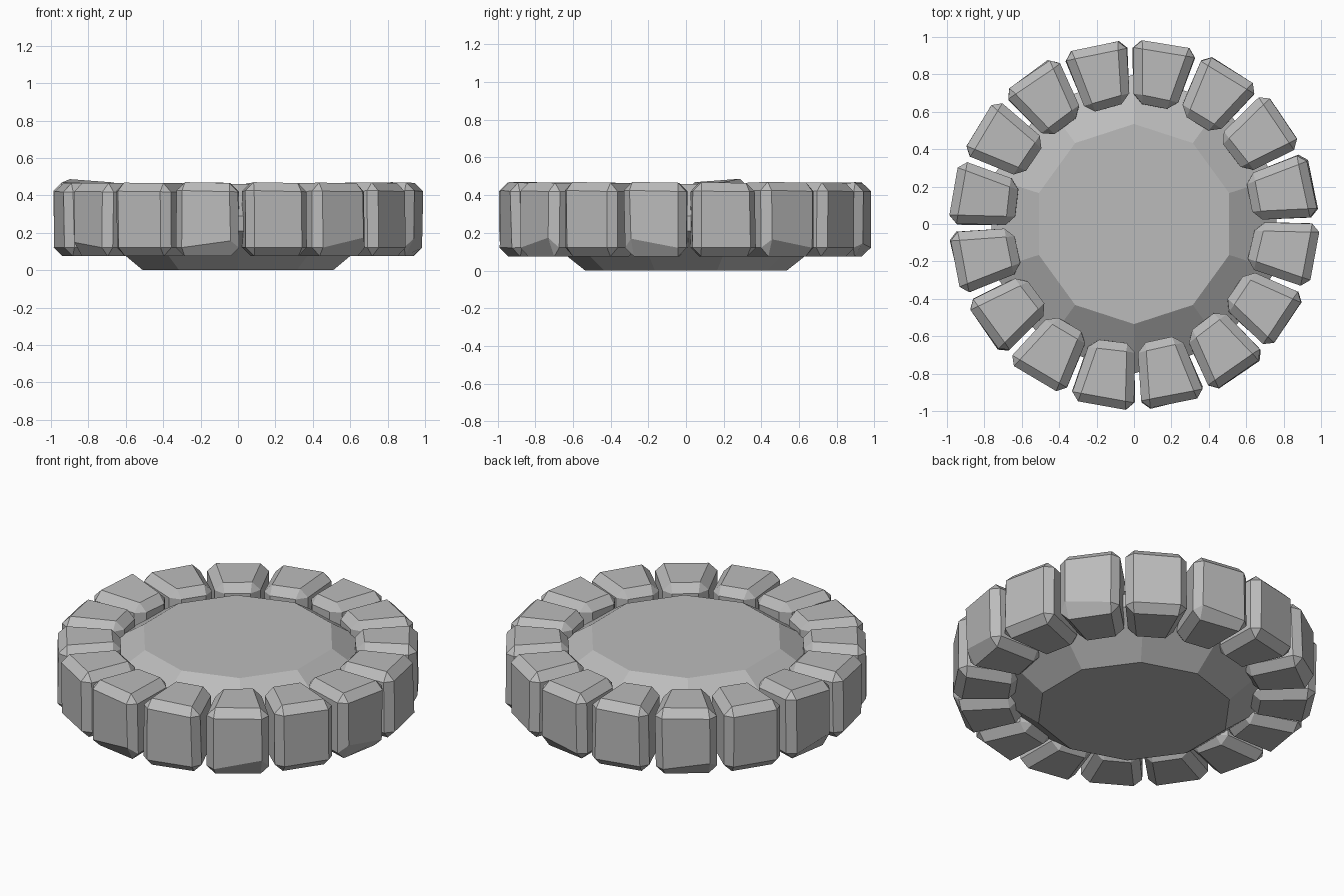
import bpy, bmesh, math, random
from mathutils import Vector, Matrix

random.seed(7)
cube = bpy.data.objects.get("Cube")
if cube:
    bpy.data.objects.remove(cube, do_unlink=True)

stone_grey = bpy.data.materials.new("stone grey")
stone_grey.use_nodes = True
grey = (0.5, 0.5, 0.5, 1)
stone_grey.diffuse_color = grey
stone_grey.node_tree.nodes["Principled BSDF"].inputs["Base Color"].default_value = grey


def finish(bm, name):
    bmesh.ops.recalc_face_normals(bm, faces=bm.faces)
    mesh = bpy.data.meshes.new(name)
    bm.to_mesh(mesh)
    bm.free()
    mesh.materials.append(stone_grey)
    obj = bpy.data.objects.new(name, mesh)
    bpy.context.collection.objects.link(obj)
    return obj


# Ten-sided centre slab with sloping upper and lower rims
SIDES = 10
profile = [(0.535, 0.0), (0.8, 0.21), (0.8, 0.29), (0.535, 0.46)]
bm = bmesh.new()
rings = []
for r, z in profile:
    angles = [math.pi / 2 + math.tau * i / SIDES for i in range(SIDES)]
    rings.append([bm.verts.new((r * math.cos(a), r * math.sin(a), z)) for a in angles])
for low, high in zip(rings, rings[1:]):
    for i in range(SIDES):
        j = (i + 1) % SIDES
        bm.faces.new((low[i], low[j], high[j], high[i]))
bm.faces.new(rings[0])
bm.faces.new(rings[-1])
finish(bm, "centre_slab")


# Wedge-shaped rim stone with chamfered edges and slightly uneven corners
def rim_stone(index, angle, lift):
    inner, outer, bottom, top = 0.64, 0.982, 0.075, 0.465
    bm = bmesh.new()
    bmesh.ops.create_cube(bm, size=2)
    for v in bm.verts:
        out, side, up = v.co.x > 0, v.co.y, v.co.z > 0
        v.co = Vector((outer if out else inner,
                       side * (0.181 if out else 0.124),
                       top if up else bottom))
        v.co.x += random.uniform(-0.012, 0.006)
        v.co.y -= side * random.uniform(0, 0.012)
        if up and out and side < 0:
            v.co.z += lift
    bmesh.ops.bevel(bm, geom=bm.edges[:], offset=0.046, segments=1,
                    affect='EDGES', profile=0.5)
    # Worn lower outer corner
    low = [v for v in bm.verts if v.co.x > 0.95 and v.co.z < 0.2]
    if index % 2 and low:
        random.choice(low).co.z += random.uniform(0.02, 0.06)
    bmesh.ops.transform(bm, matrix=Matrix.Rotation(angle, 4, 'Z'), verts=bm.verts)
    finish(bm, f"rim_stone_{index + 1}")


COUNT = 16
for i in range(COUNT):
    lift = 0.03 if i == 7 else random.uniform(0, 0.008)
    rim_stone(i, math.radians(12.5) + math.tau * i / COUNT, lift)
